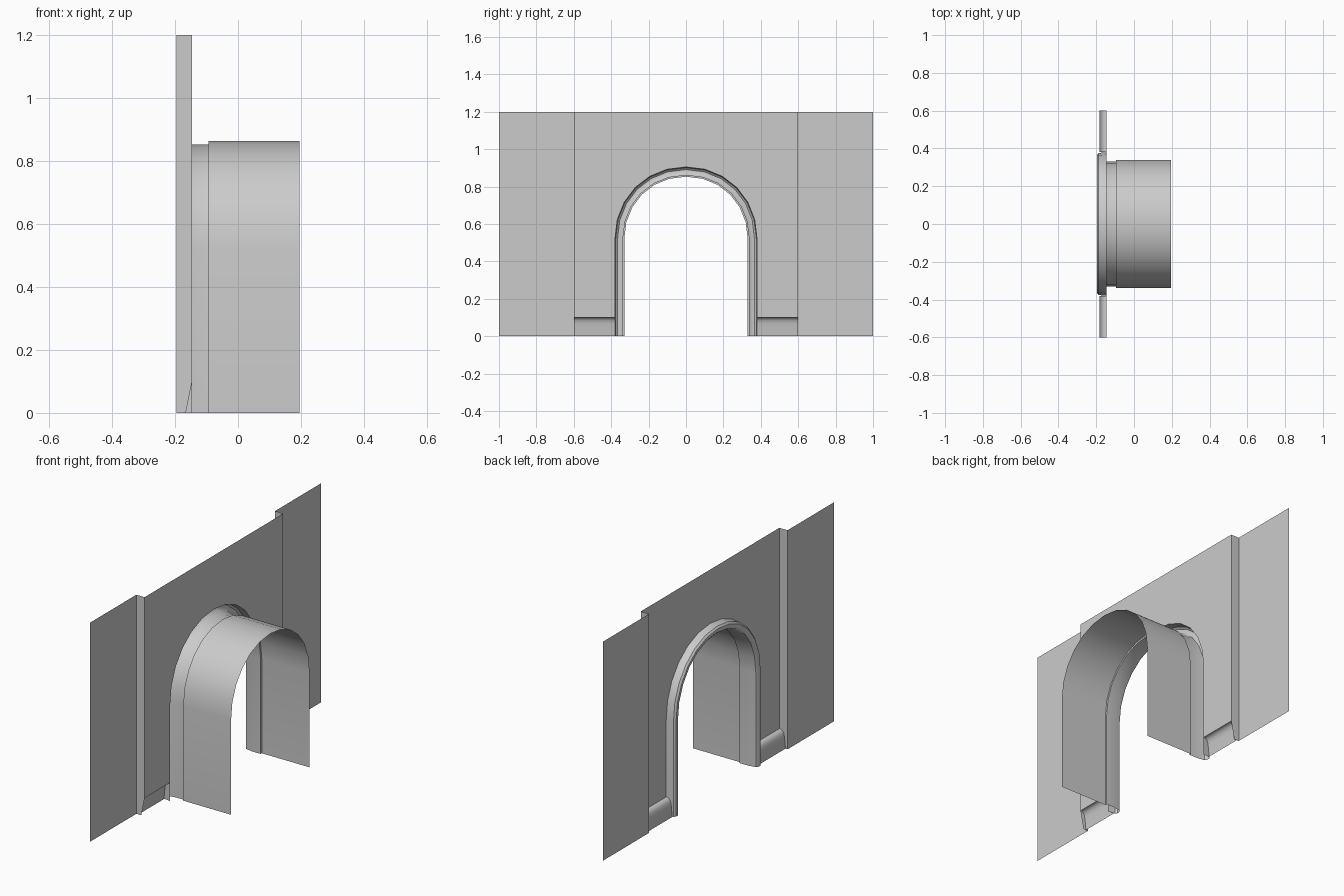
import bpy
from math import sin, cos, pi, radians
from mathutils import Vector

if "Cube" in bpy.data.objects:
    bpy.data.objects.remove(bpy.data.objects["Cube"])

FRONT, WALL, BACK = -0.196, -0.146, 0.196   # x planes
TOP, SPRING, BASE = 1.2, 0.52, 0.1          # heights
SEG = 12


def make(name, verts, faces, smooth=False):
    me = bpy.data.meshes.new(name)
    me.from_pydata(verts, [], faces)
    me.update()
    ob = bpy.data.objects.new(name, me)
    bpy.context.collection.objects.link(ob)
    if smooth:
        bpy.ops.object.select_all(action='DESELECT')
        ob.select_set(True)
        bpy.context.view_layer.objects.active = ob
        bpy.ops.object.shade_smooth_by_angle(angle=radians(40))
    return ob


def sheet(name, pts, facing):
    """One flat polygon turned towards the given direction."""
    ob = make(name, pts, [list(range(len(pts)))])
    if ob.data.polygons[0].normal.dot(Vector(facing)) < 0:
        ob.data.flip_normals()
    return ob


def arch(x, half, top, foot=0.0):
    """Door-shaped path: upright legs and a slightly squared round head."""
    pts = [(x, -half, foot)]
    for i in range(SEG + 1):
        a = pi - pi * i / SEG
        c, s = cos(a), max(sin(a), 0.0)
        y = abs(c) ** 0.97 * half * (1 if c > 0 else -1)
        pts.append((x, y, SPRING + s ** 0.97 * (top - SPRING)))
    return pts + [(x, half, foot)]


def arch_sweep(name, profile):
    """Skin a row of arches given as (x, half width, top)."""
    rows = [arch(*p) for p in profile]
    n = len(rows[0])
    faces = [(i * n + j, i * n + j + 1, (i + 1) * n + j + 1, (i + 1) * n + j)
             for i in range(len(rows) - 1) for j in range(n - 1)]
    return make(name, sum(rows, []), faces, True)


# Recessed wall panel with the arched opening, split at the crown
opening = arch(WALL, 0.38, 0.905, BASE)
mid = len(opening) // 2
left = opening[:mid + 1]
if len(opening) % 2 == 0:
    left = opening[:mid]
for s, label in ((1, "left"), (-1, "right")):
    half = [(x, s * y, z) for x, y, z in left]
    sheet(f"recessed_wall_{label}",
          half + [(WALL, 0, TOP), (WALL, -0.6 * s, TOP), (WALL, -0.6 * s, BASE)], (-1, 0, 0))

# Side walls, their returns and the skirting boards
skirt = [(WALL, 0.1), (-0.155, 0.1), (-0.165, 0.094), (-0.172, 0.083),
         (-0.176, 0.065), (-0.183, 0)]
for s, label in ((-1, "left"), (1, "right")):
    sheet(f"side_wall_{label}", [(FRONT, s * 0.6, 0), (FRONT, s, 0),
                                 (FRONT, s, TOP), (FRONT, s * 0.6, TOP)], (-1, 0, 0))
    sheet(f"wall_return_{label}", [(FRONT, s * 0.6, 0), (FRONT, s * 0.6, TOP), (WALL, s * 0.6, TOP),
                                   (WALL, s * 0.6, BASE), (-0.166, s * 0.6, 0)], (0, -s, 0))
    verts = [(x, y, z) for x, z in skirt for y in (s * 0.38, s * 0.6)]
    faces = [(2 * i, 2 * i + 1, 2 * i + 3, 2 * i + 2) for i in range(len(skirt) - 1)]
    board = make(f"skirting_{label}", verts, faces, True)
    if board.data.polygons[-1].normal.x > 0:
        board.data.flip_normals()

# Rounded arch trim running into the door reveal
arch_sweep("arch_trim", [(WALL, 0.38, 0.905), (-0.187, 0.376, 0.901), (FRONT, 0.366, 0.891),
                         (FRONT, 0.350, 0.876), (-0.187, 0.337, 0.864),
                         (WALL, 0.33, 0.853), (-0.094, 0.33, 0.853)])

# Stepped tunnel behind the reveal
arch_sweep("tunnel", [(-0.094, 0.33, 0.853), (-0.094, 0.34, 0.863), (BACK, 0.34, 0.863)])
